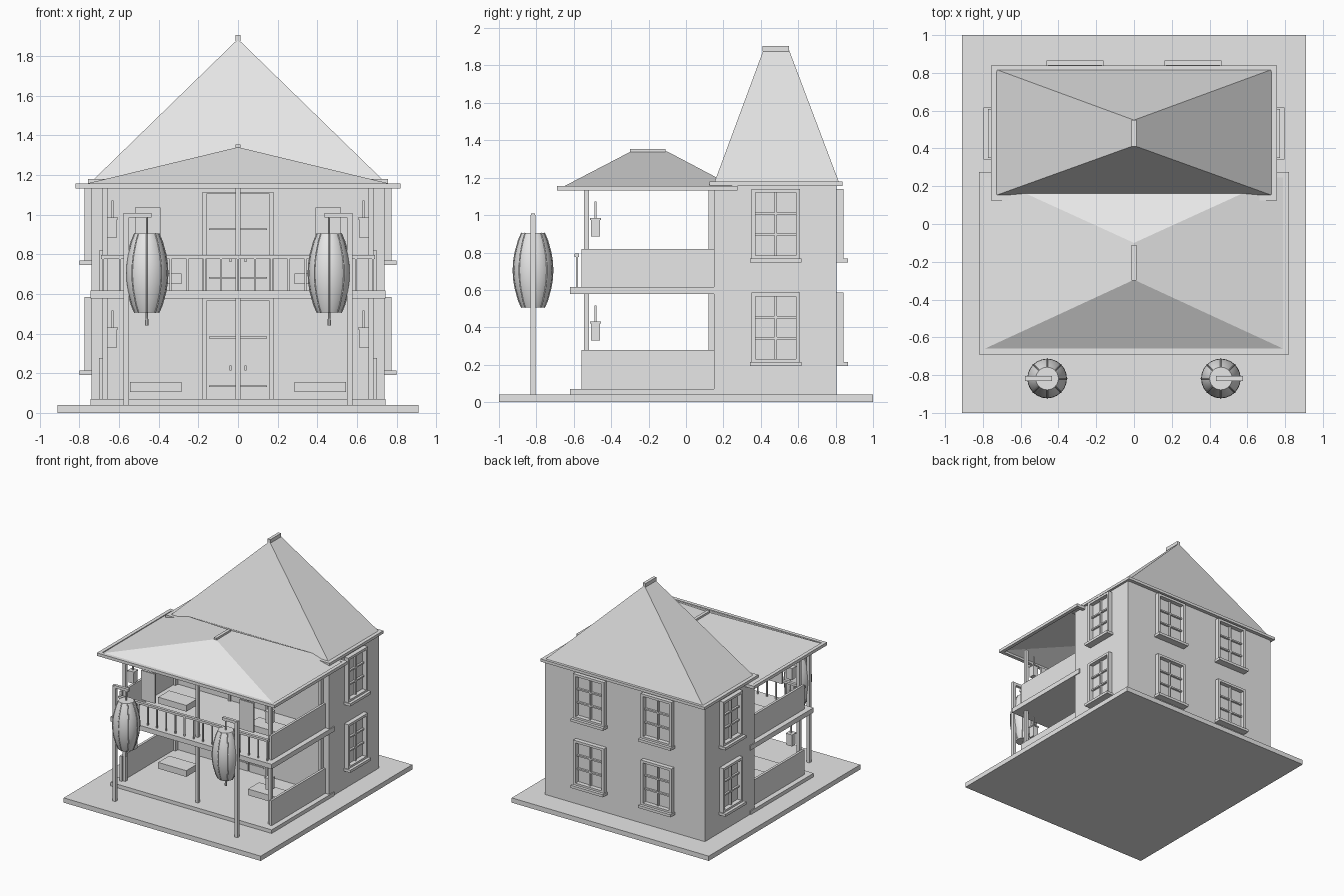
import bpy, bmesh, math
from mathutils import Matrix, Vector

if "Cube" in bpy.data.objects:
    bpy.data.objects.remove(bpy.data.objects["Cube"], do_unlink=True)

grey = bpy.data.materials.new("light_grey")
grey.use_nodes = True
grey.diffuse_color = (0.8, 0.8, 0.8, 1)
grey.node_tree.nodes["Principled BSDF"].inputs["Base Color"].default_value = (0.8, 0.8, 0.8, 1)


def finish(name, bm, loc=(0, 0, 0), turn=0):
    mesh = bpy.data.meshes.new(name)
    bmesh.ops.recalc_face_normals(bm, faces=bm.faces)
    bm.to_mesh(mesh)
    bm.free()
    mesh.materials.append(grey)
    ob = bpy.data.objects.new(name, mesh)
    ob.location = loc
    ob.rotation_euler.z = turn
    bpy.context.collection.objects.link(ob)
    return ob


def add_box(bm, x0, x1, y0, y1, z0, z1):
    centre = Vector((x0 + x1, y0 + y1, z0 + z1)) / 2
    size = (abs(x1 - x0), abs(y1 - y0), abs(z1 - z0), 1)
    bmesh.ops.create_cube(bm, size=1, matrix=Matrix.Translation(centre) @ Matrix.Diagonal(size))


def boxes(name, items, loc=(0, 0, 0), turn=0):
    bm = bmesh.new()
    for item in items:
        add_box(bm, *item)
    return finish(name, bm, loc, turn)


def rim(x, y0, y1, z0, z1, w):
    """Four bars forming a rectangular eave frame."""
    return [(-x, x, y0, y0 + w, z0, z1), (-x, x, y1 - w, y1, z0, z1),
            (-x, -x + w, y0 + w, y1 - w, z0, z1), (x - w, x, y0 + w, y1 - w, z0, z1)]


def hip_roof(name, x, y0, y1, z0, r0, r1, z1):
    """Open hipped shell whose ridge runs front to back."""
    bm = bmesh.new()
    a, b, c, d, e, f = [bm.verts.new(p) for p in (
        (-x, y0, z0), (x, y0, z0), (x, y1, z0), (-x, y1, z0), (0, r0, z1), (0, r1, z1))]
    for face in ((a, b, e), (b, c, f, e), (c, d, f), (d, a, e, f)):
        bm.faces.new(face)
    return finish(name, bm)


def lathe(name, profile, loc, segments=24, smooth=True):
    bm = bmesh.new()
    verts = [bm.verts.new((r, 0, z)) for r, z in profile]
    edges = [bm.edges.new(p) for p in zip(verts, verts[1:])]
    bmesh.ops.spin(bm, geom=verts + edges, axis=(0, 0, 1), cent=(0, 0, 0),
                   angle=math.tau, steps=segments)
    bmesh.ops.remove_doubles(bm, verts=bm.verts, dist=0.0002)
    ob = finish(name, bm, loc)
    if smooth:
        for p in ob.data.polygons:
            p.use_smooth = abs(p.normal.z) < 0.95
    return ob


# Base and house block
boxes("ground_plate", [(-0.91, 0.91, -1, 1, 0, 0.04)])
boxes("house_walls", [(-0.738, 0.738, 0.15, 0.805, 0.04, 1.165)])
boxes("house_eave", rim(0.757, 0.125, 0.838, 1.157, 1.18, 0.03))
hip_roof("house_roof", 0.735, 0.15, 0.82, 1.17, 0.415, 0.55, 1.885)
boxes("house_ridge_cap", [(-0.013, 0.013, 0.41, 0.55, 1.875, 1.905)])

# Two storey porch
boxes("porch_floor", [(-0.745, 0.745, -0.62, 0.21, 0.04, 0.07)])
boxes("balcony_floor", [(-0.745, 0.745, -0.62, 0.21, 0.577, 0.617)])
boxes("porch_eave", rim(0.82, -0.69, 0.275, 1.132, 1.157, 0.03))
hip_roof("porch_roof", 0.79, -0.66, 0.26, 1.15, -0.295, -0.1, 1.34)
boxes("porch_ridge_cap", [(-0.013, 0.013, -0.3, -0.11, 1.33, 1.353)])
for x in (-0.672, 0, 0.672):
    boxes("porch_front_post", [(x - 0.013, x + 0.013, -0.545, -0.518, 0.07, 1.135)])

# Balcony front railing
bars = [(-0.69, 0.69, -0.595, -0.572, 0.777, 0.795)]
for i in range(17):
    x = -0.68 + i * 0.085
    bars.append((x - 0.005, x + 0.005, -0.588, -0.578, 0.61, 0.78))
boxes("balcony_railing", bars)

for s in (-1, 1):
    boxes("porch_rear_post", [(s * 0.66, s * 0.685, 0.12, 0.152, 0.07, 1.135)])
    boxes("hanging_panel", [(s * 0.39, s * 0.52, -0.54, -0.525, 0.79, 1.035)])
    for floor, top in ((0.07, 0.278), (0.615, 0.82)):
        boxes("side_panel", [(s * 0.682, s * 0.702, -0.56, 0.15, floor, top)])
        boxes("bench", [(s * 0.285, s * 0.545, -0.275, -0.13, floor + 0.035, floor + 0.087)])
    # Small lamps beside the front posts
    for z in (0.33, 0.885):
        x = s * 0.633
        boxes("small_lamp", [(x - 0.024, x + 0.024, -0.507, -0.459, z, z + 0.093),
                             (x - 0.029, x + 0.029, -0.512, -0.454, z + 0.09, z + 0.1),
                             (x - 0.005, x + 0.005, -0.488, -0.478, z + 0.1, z + 0.187)])

# Double doors on both floors
for z0, z1 in ((0.07, 0.577), (0.617, 1.115)):
    boxes("door_frame", [(-0.18, -0.16, 0.125, 0.152, z0, z1), (0.16, 0.18, 0.125, 0.152, z0, z1),
                         (-0.16, 0.16, 0.125, 0.152, z1 - 0.012, z1)])
    for s in (-1, 1):
        boxes("door_leaf", [(s * 0.004, s * 0.16, 0.138, 0.152, z0, z1 - 0.012)])
        boxes("door_bars", [(s * 0.012, s * 0.145, 0.13, 0.14, z0 + h, z0 + h + 0.009)
                            for h in (0.06, 0.305)])
        boxes("door_handle", [(s * 0.032, s * 0.042, 0.122, 0.14, z0 + 0.145, z0 + 0.17)])


# Sash windows: local +y points out of the wall
def window(loc, turn, w):
    h, d = 0.375, 0.036
    items = [(-w, w, 0, d, 0, 0.02), (-w, w, 0, d, h - 0.02, h),
             (-w, 0.022 - w, 0, d, 0.02, h - 0.02), (w - 0.022, w, 0, d, 0.02, h - 0.02),
             (-0.006, 0.006, 0, 0.018, 0.02, h - 0.02),
             (-w - 0.008, w + 0.008, 0, 0.06, -0.018, 0.004)]
    for i in (1, 2):
        z = 0.02 + i * (h - 0.04) / 3
        items.append((-w + 0.02, w - 0.02, 0, 0.016, z - 0.006, z + 0.006))
    boxes("window", items, loc, turn)


for z in (0.21, 0.765):
    for s in (-1, 1):
        window((s * 0.312, 0.805, z), 0, 0.142)
        window((s * 0.738, 0.48, z), -s * math.pi / 2, 0.13)

# Street lanterns on posts
shape = [(0.06, 0.505), (0.077, 0.545), (0.095, 0.61), (0.103, 0.66), (0.105, 0.705),
         (0.103, 0.75), (0.095, 0.80), (0.077, 0.865), (0.06, 0.905)]
for s in (-1, 1):
    x, y = s * 0.46, -0.818
    boxes("lantern_post", [(s * 0.55, s * 0.577, y - 0.014, y + 0.014, 0.04, 1.0)])
    boxes("lantern_arm", [(s * 0.435, s * 0.577, y - 0.012, y + 0.012, 0.985, 1.008)])
    lathe("lantern_body", [(0, 0.505)] + shape + [(0, 0.905)], (x, y, 0))
    lathe("lantern_tassel", [(0, 0.44), (0.009, 0.44), (0.006, 0.505)], (x, y, 0), 8, False)
    lathe("lantern_hanger", [(0.005, 0.9), (0.005, 0.99)], (x, y, 0), 8, False)
    curve = bpy.data.curves.new("lantern_ribs", "CURVE")
    curve.dimensions = "3D"
    curve.bevel_depth = 0.004
    curve.bevel_resolution = 0
    curve.materials.append(grey)
    for k in range(8):
        a = k * math.tau / 8
        line = curve.splines.new("POLY")
        line.points.add(len(shape) - 1)
        for p, (r, z) in zip(line.points, shape):
            p.co = (r * math.cos(a), r * math.sin(a), z, 1)
    ribs = bpy.data.objects.new("lantern_ribs", curve)
    ribs.location = (x, y, 0)
    bpy.context.collection.objects.link(ribs)
